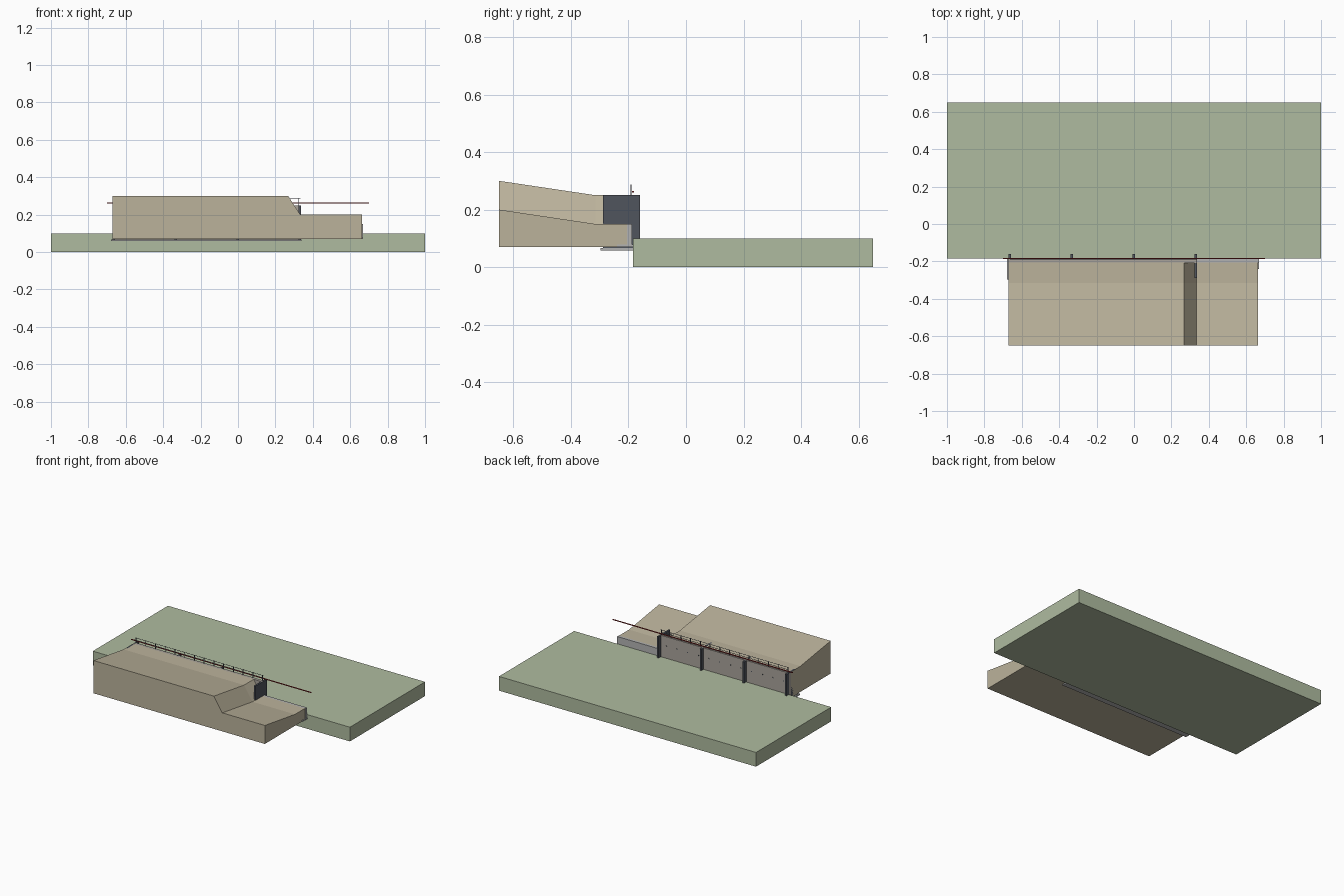
import bpy, bmesh

if "Cube" in bpy.data.objects:
    bpy.data.objects.remove(bpy.data.objects["Cube"])

def mat(name, c):
    m = bpy.data.materials.new(name)
    m.diffuse_color = (*c, 1)
    m.use_nodes = True
    m.node_tree.nodes["Principled BSDF"].inputs["Base Color"].default_value = m.diffuse_color
    return m

GREEN = mat("grass", (0.43, 0.50, 0.35))
SOIL = mat("soil", (0.50, 0.45, 0.33))
CONC = mat("concrete", (0.45, 0.45, 0.45))
PANEL = mat("panel", (0.40, 0.37, 0.33))
STEEL = mat("steel", (0.08, 0.09, 0.11))
RED = mat("red_line", (0.35, 0.03, 0.03))

def finish(name, bm, material):
    bmesh.ops.recalc_face_normals(bm, faces=bm.faces)
    me = bpy.data.meshes.new(name)
    bm.to_mesh(me)
    bm.free()
    me.materials.append(material)
    ob = bpy.data.objects.new(name, me)
    bpy.context.collection.objects.link(ob)
    return ob

def box(name, x, y, z, material):
    bm = bmesh.new()
    bmesh.ops.create_cube(bm, size=1)
    for v in bm.verts:
        v.co = [(a[0] + a[1]) / 2 + c * (a[1] - a[0]) for a, c in zip((x, y, z), v.co)]
    return finish(name, bm, material)

# Lower ground in front of the wall
box("lower_ground", (-1, 1), (-0.185, 0.65), (0, 0.10), GREEN)

# Retained soil: terrace outline along x, repeated at three depths and joined
def terrace(y, rise):
    return [(-0.67, y, 0.07), (0.664, y, 0.07), (0.664, y, 0.15 + rise),
            (0.333, y, 0.15 + rise), (0.268, y, 0.25 + rise), (-0.67, y, 0.25 + rise)]

bm = bmesh.new()
rings = [[bm.verts.new(p) for p in terrace(y, r)]
         for y, r in ((-0.65, 0.05), (-0.315, 0), (-0.205, 0))]
for a, b in zip(rings, rings[1:]):
    for i in range(6):
        j = (i + 1) % 6
        bm.faces.new((a[i], a[j], b[j], b[i]))
bm.faces.new(rings[0])
bm.faces.new(rings[-1])
finish("retained_soil", bm, SOIL)

# Tall and low walls with their footings
box("tall_wall", (-0.67, 0.333), (-0.208, -0.187), (0.065, 0.25), PANEL)
box("tall_footing", (-0.68, 0.34), (-0.298, -0.185), (0.058, 0.066), CONC)
box("low_wall", (0.333, 0.667), (-0.205, -0.187), (0.07, 0.15), CONC)
box("low_footing", (0.333, 0.669), (-0.24, -0.185), (0.07, 0.078), CONC)

# Buttress plates through the wall
for i in range(4):
    x = -0.664 + i * 0.3315
    box("buttress", (x - 0.006, x + 0.006), (-0.288, -0.16), (0.066, 0.25), STEEL)

# Weep holes on the wall face
for i in range(12):
    x = -0.63 + i * 0.083
    box("weep_hole", (x - 0.003, x + 0.003), (-0.188, -0.185), (0.182, 0.188), STEEL)

# Guard rail and long datum line
for i in range(14):
    x = -0.66 + i * 0.0758
    box("rail_post", (x - 0.002, x + 0.002), (-0.193, -0.189), (0.25, 0.288), STEEL)
for z in (0.27, 0.286):
    box("guard_rail", (-0.664, 0.333), (-0.192, -0.19), (z - 0.001, z + 0.001), STEEL)
box("datum_line", (-0.70, 0.70), (-0.187, -0.181), (0.26, 0.265), RED)
